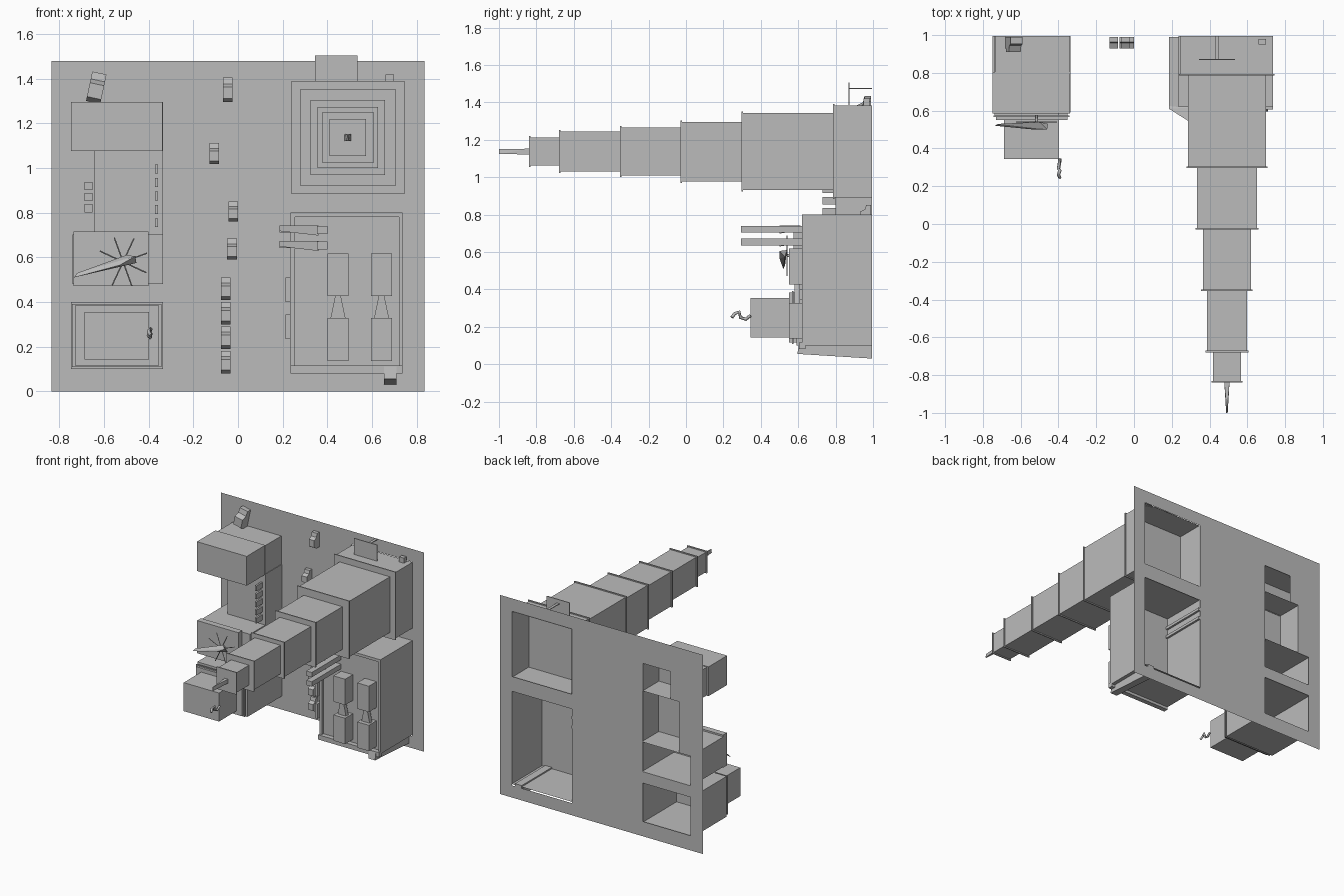
import bpy, bmesh, math
from mathutils import Vector, Matrix

if "Cube" in bpy.data.objects:
    bpy.data.objects.remove(bpy.data.objects["Cube"])

grey = bpy.data.materials.new("plain grey")
grey.use_nodes = True
tone = (0.5, 0.5, 0.5, 1)
grey.diffuse_color = tone
grey.node_tree.nodes["Principled BSDF"].inputs["Base Color"].default_value = tone


def finish(name, bm):
    mesh = bpy.data.meshes.new(name)
    bm.to_mesh(mesh)
    bm.free()
    mesh.materials.append(grey)
    obj = bpy.data.objects.new(name, mesh)
    bpy.context.collection.objects.link(obj)
    return obj


def box(name, xs, ys, zs, open_back=False):
    """Box between two limits on each axis, optionally without its back face."""
    bm = bmesh.new()
    bmesh.ops.create_cube(bm, size=1)
    for v in bm.verts:
        v.co = [lim[c > 0] for lim, c in zip((xs, ys, zs), v.co)]
    bm.normal_update()
    if open_back:
        bmesh.ops.delete(bm, geom=[f for f in bm.faces if f.normal.y > 0.5], context='FACES')
    return finish(name, bm)


def hull(name, points):
    bm = bmesh.new()
    for p in points:
        bm.verts.new(p)
    bmesh.ops.convex_hull(bm, input=bm.verts[:])
    return finish(name, bm)


def grow(lim, d):
    return (lim[0] - d, lim[1] + d)


def rim(name, xs, zs, y, d=0.008):
    box(name, grow(xs, d), (y - 0.004, y + 0.004), grow(zs, d))


def rod(name, points, radius):
    curve = bpy.data.curves.new(name, 'CURVE')
    curve.dimensions = '3D'
    curve.bevel_depth = radius
    curve.bevel_resolution = 0
    curve.use_fill_caps = True
    line = curve.splines.new('POLY')
    line.points.add(len(points) - 1)
    for p, co in zip(line.points, points):
        p.co = (*co, 1)
    curve.materials.append(grey)
    obj = bpy.data.objects.new(name, curve)
    bpy.context.collection.objects.link(obj)


# Ground sheet standing upright, open behind each building
holes = [((-0.57, -0.345), (1.08, 1.285)), ((-0.64, -0.345), (0.7, 1.08)),
         ((-0.735, -0.345), (0.48, 0.7)), ((-0.735, -0.345), (0.11, 0.395)),
         ((0.24, 0.735), (0.09, 0.79)), ((0.24, 0.735), (0.9, 1.385))]
cut_x = sorted({-0.835, 0.835} | {x for h in holes for x in h[0]})
cut_z = sorted({0, 1.48} | {z for h in holes for z in h[1]})
bm = bmesh.new()
for x0, x1 in zip(cut_x, cut_x[1:]):
    for z0, z1 in zip(cut_z, cut_z[1:]):
        mx, mz = (x0 + x1) / 2, (z0 + z1) / 2
        if not any(a < mx < b and c < mz < d for (a, b), (c, d) in holes):
            bm.faces.new([bm.verts.new((x, 0.995, z))
                          for x, z in ((x0, z0), (x1, z0), (x1, z1), (x0, z1))])
bmesh.ops.remove_doubles(bm, verts=bm.verts[:], dist=0.0005)
finish("ground_sheet", bm)

# Stepped tower
tiers = [(0.245, 0.79, 0.995), (0.207, 0.3, 0.79), (0.159, -0.025, 0.3),
         (0.128, -0.35, -0.025), (0.106, -0.675, -0.35), (0.074, -0.835, -0.675)]
cx, cz = 0.492, 1.137
for i, (r, y0, y1) in enumerate(tiers):
    xs, zs = (cx - r, cx + r), (cz - r, cz + r)
    box(f"tower_tier_{i + 1}", xs, (y0, y1), zs, i == 0)
    rim(f"tower_rim_{i + 1}", xs, zs, y0)
hull("tower_spire", [(cx + a, -0.835, cz + b) for a in (-0.014, 0.014) for b in (-0.015, 0.015)]
     + [(cx - 0.004, -1, cz - 0.014), (cx + 0.004, -1, cz - 0.014), (cx, -1, cz + 0.014)])

# Roof billboard
box("billboard", (0.345, 0.535), (0.868, 0.874), (1.385, 1.505))
box("billboard_brace", (0.43, 0.45), (0.874, 0.995), (1.472, 1.477))
box("roof_post", (0.66, 0.7), (0.95, 0.98), (1.38, 1.42))

# Wide building with raised front border
bx, bz = (0.235, 0.737), (0.1, 0.8)
box("wide_building", bx, (0.64, 0.995), bz, True)
box("border_left", (bx[0], 0.255), (0.62, 0.64), bz)
box("border_right", (0.722, bx[1]), (0.62, 0.64), bz)
box("border_top", bx, (0.62, 0.64), (0.78, 0.8))
box("border_bottom", bx, (0.605, 0.64), (0.08, 0.115))
for i, x in enumerate((0.448, 0.643)):
    for j, z in enumerate((0.232, 0.522)):
        box(f"front_unit_{i}{j}", grow((x, x), 0.048), (0.55, 0.64), grow((z, z), 0.096))
    hull(f"unit_duct_{i}", [(x + a, y, z) for a, z in ((-0.035, 0.32), (0.035, 0.32), (-0.012, 0.43), (0.012, 0.43))
                            for y in (0.58, 0.61)])
hull("door_canopy", [(x, y, z) for x in (0.655, 0.71)
                     for y, z in ((0.595, 0.055), (0.605, 0.11), (0.995, 0.03), (0.995, 0.11))])

# Twin beams beside the wide building
for i, z in enumerate((0.653, 0.722)):
    box(f"beam_{i}", (0.355, 0.4), (0.295, 0.64), grow((z, z), 0.018))
    hull(f"beam_wing_{i}", [(0.185, 0.61, z + 0.02), (0.185, 0.61, z - 0.004), (0.185, 0.64, z),
                            (0.36, 0.5, z - 0.024), (0.36, 0.5, z + 0.02), (0.36, 0.62, z)])
    box(f"beam_tail_{i}", (0.185, 0.25), (0.62, 0.99), grow((z, z), 0.01))

# Side signs
for i, z in enumerate((0.29, 0.455)):
    box(f"side_sign_{i}", (0.212, 0.235), (0.6, 0.66), grow((z, z), 0.055))

# Tall left building with overhanging head and foot blocks
box("tall_body", (-0.645, -0.336), (0.8, 0.995), (0.7, 1.08), True)
box("tall_top", (-0.735, -0.34), (0.8, 0.995), (1.08, 1.29), True)
box("tall_head", (-0.748, -0.338), (0.585, 0.8), (1.077, 1.295))
rim("tall_head_rim", (-0.74, -0.345), (1.085, 1.287), 0.8)
box("foot_base", (-0.742, -0.336), (0.62, 0.995), (0.48, 0.703), True)
box("foot_block", (-0.738, -0.4), (0.575, 0.62), (0.472, 0.715))
for i in range(3):
    z = 0.82 + 0.05 * i
    box(f"wall_unit_{i}", (-0.688, -0.652), (0.86, 0.9), grow((z, z), 0.018))
for i in range(5):
    z = 0.755 + 0.06 * i
    box(f"sign_bar_{i}", (-0.372, -0.358), (0.73, 0.8), grow((z, z), 0.02))

# Star sculpture on the foot block
star = Vector((-0.515, 0.54, 0.58))
for i in range(4):
    a = math.radians(20 + 45 * i)
    d = Vector((math.cos(a), 0, math.sin(a))) * 0.115
    rod(f"star_ray_{i}", [star - d, star + d], 0.003)
rod("star_post", [star, (-0.515, 0.6, 0.58)], 0.008)
hull("star_blade", [(-0.735, 0.52, 0.51), (-0.72, 0.53, 0.53), (-0.46, 0.5, 0.605),
                    (-0.455, 0.53, 0.575), (-0.53, 0.5, 0.565), (-0.5, 0.54, 0.61)])

# Low left building
box("low_base", (-0.748, -0.336), (0.59, 0.995), (0.1, 0.4), True)
box("low_step", (-0.73, -0.353), (0.55, 0.59), (0.116, 0.384))
rim("low_rim", (-0.735, -0.35), (0.116, 0.384), 0.57)
box("low_block", (-0.688, -0.398), (0.345, 0.55), (0.143, 0.355))
rod("hook_ornament", [(-0.392, 0.345, 0.26), (-0.395, 0.32, 0.24), (-0.4, 0.29, 0.25), (-0.392, 0.285, 0.28),
                      (-0.4, 0.26, 0.27), (-0.392, 0.245, 0.25)], 0.009)


# Vehicles on the road and one on the roof
def car(name, x, z, length, width, tilt=0, depth=0.06):
    side = [(-0.5, 0), (0.5, 0), (0.5, 0.45), (0.25, 0.55), (0.12, 1), (-0.35, 1), (-0.5, 0.55)]
    bm = bmesh.new()
    face = bm.faces.new([bm.verts.new((-width / 2, -h * depth, l * length)) for l, h in side])
    ext = bmesh.ops.extrude_face_region(bm, geom=[face])
    bmesh.ops.translate(bm, vec=(width, 0, 0),
                        verts=[g for g in ext["geom"] if isinstance(g, bmesh.types.BMVert)])
    bmesh.ops.recalc_face_normals(bm, faces=bm.faces[:])
    bm.transform(Matrix.Translation((x, 0.99, z)) @ Matrix.Rotation(tilt, 4, 'Y'))
    finish(name, bm)


road = [(-0.046, 1.35, 0.11), (-0.107, 1.065, 0.095), (-0.022, 0.805, 0.09), (-0.027, 0.637, 0.095)]
road += [(-0.055, 0.46 - 0.11 * i, 0.1) for i in range(4)]
for i, (x, z, length) in enumerate(road):
    car(f"road_car_{i}", x, z, length, 0.043)
car("roof_car", -0.635, 1.36, 0.135, 0.065, math.radians(12), 0.08)
